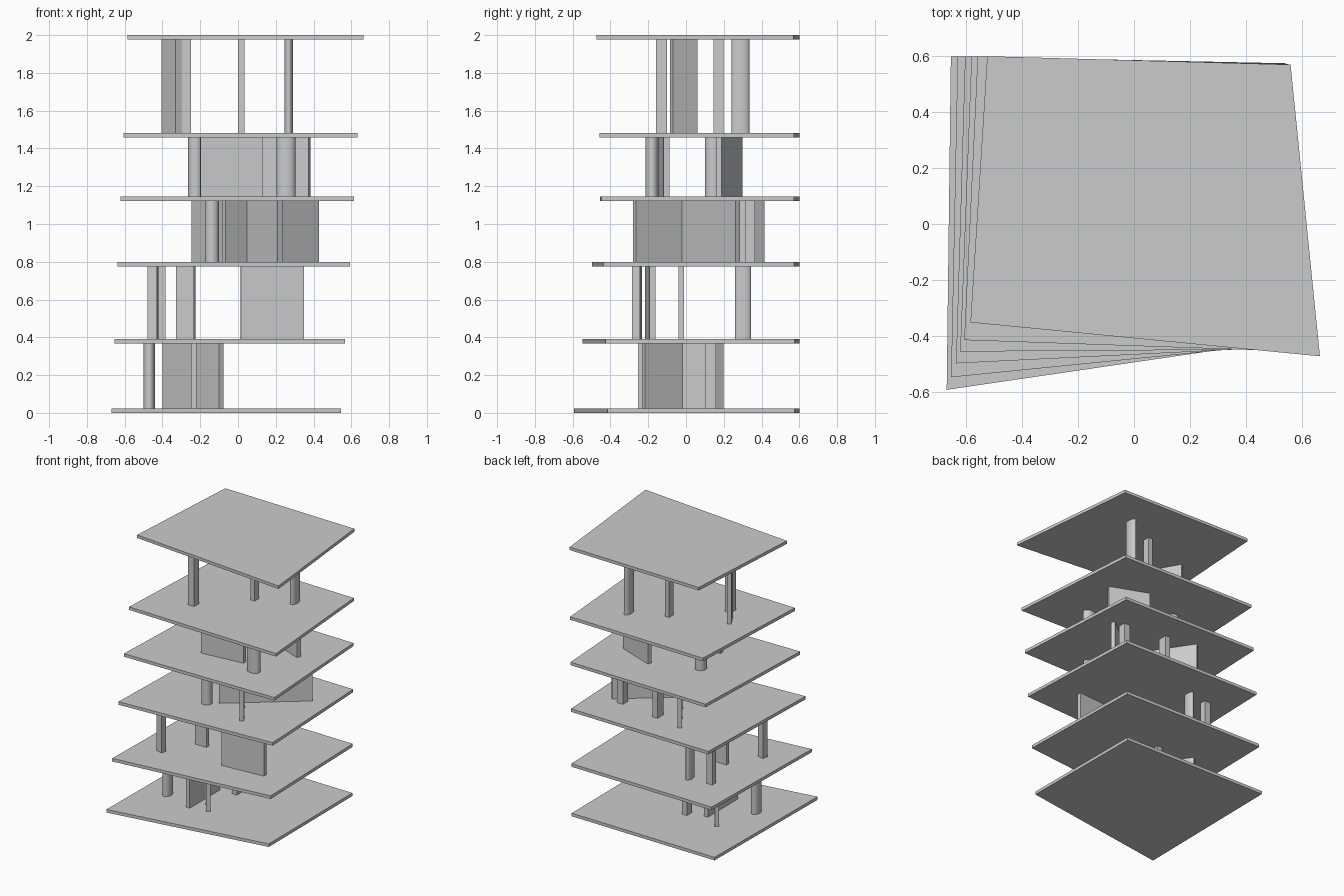
import bpy, bmesh, math
from mathutils import Matrix, Vector

if "Cube" in bpy.data.objects:
    bpy.data.objects.remove(bpy.data.objects["Cube"], do_unlink=True)

grey = bpy.data.materials.new("light_grey")
grey.use_nodes = True
grey.diffuse_color = (0.6, 0.6, 0.6, 1)
grey.node_tree.nodes["Principled BSDF"].inputs["Base Color"].default_value = (0.6, 0.6, 0.6, 1)

THICK = 0.023
LEVELS = [0, 0.368, 0.776, 1.122, 1.459, 1.977]


def finish(name, bm):
    bmesh.ops.recalc_face_normals(bm, faces=bm.faces)
    mesh = bpy.data.meshes.new(name)
    bm.to_mesh(mesh)
    bm.free()
    mesh.materials.append(grey)
    obj = bpy.data.objects.new(name, mesh)
    bpy.context.collection.objects.link(obj)
    return obj


def placed(x, y, angle, floor, sx, sy):
    z0, z1 = LEVELS[floor] + THICK, LEVELS[floor + 1]
    return (Matrix.Translation((x, y, (z0 + z1) / 2))
            @ Matrix.Rotation(math.radians(angle), 4, 'Z')
            @ Matrix.Diagonal((sx, sy, z1 - z0, 1)))


def box(name, floor, x, y, sx, sy, angle=0):
    bm = bmesh.new()
    bmesh.ops.create_cube(bm, size=1, matrix=placed(x, y, angle, floor, sx, sy))
    finish(name, bm)


def oval(name, floor, x, y, sx, sy, angle=0):
    bm = bmesh.new()
    bmesh.ops.create_cone(bm, cap_ends=True, segments=32, radius1=0.5, radius2=0.5,
                          depth=1, matrix=placed(x, y, angle, floor, sx, sy))
    for f in bm.faces:
        f.smooth = len(f.verts) == 4
    for e in bm.edges:
        e.smooth = all(f.smooth for f in e.link_faces)
    finish(name, bm)


# Floor slabs: a skewed outline that shifts steadily with height
LOW = [(-0.67, -0.593), (0.545, -0.415), (0.54, 0.575), (-0.655, 0.6)]
HIGH = [(-0.585, -0.352), (0.665, -0.473), (0.56, 0.57), (-0.525, 0.6)]
for i, z in enumerate(LEVELS):
    bm = bmesh.new()
    corners = [Vector(a).lerp(Vector(b), z / LEVELS[-1]) for a, b in zip(LOW, HIGH)]
    base = bm.faces.new([bm.verts.new((c.x, c.y, z)) for c in corners])
    top = bmesh.ops.extrude_face_region(bm, geom=[base])["geom"]
    bmesh.ops.translate(bm, vec=(0, 0, THICK),
                        verts=[v for v in top if isinstance(v, bmesh.types.BMVert)])
    finish(f"slab_{i}", bm)

# Ground floor: two crossing walls and two columns
box("ground_long_wall", 0, -0.238, -0.018, 0.512, 0.03, 125.9)
box("ground_cross_wall", 0, -0.235, -0.077, 0.03, 0.355)
oval("ground_oval_column", 0, -0.47, -0.155, 0.06, 0.09)
box("ground_square_column", 0, -0.1, 0.13, 0.04, 0.06)

# First floor: one wall and four columns
box("first_wall", 1, 0.181, -0.19, 0.336, 0.03, 4.3)
box("first_front_column", 1, -0.45, -0.26, 0.05, 0.042, -12)
box("first_flat_column", 1, -0.28, -0.025, 0.095, 0.03)
oval("first_oval_column", 1, -0.245, 0.302, 0.04, 0.085)
box("first_back_column", 1, -0.408, 0.285, 0.05, 0.045)

# Second floor: two crossing walls and three columns
box("second_long_wall", 2, -0.005, 0.068, 0.818, 0.03, 123.8)
box("second_cross_wall", 2, 0.173, 0.078, 0.631, 0.03, 38.4)
oval("second_oval_column", 2, -0.138, -0.17, 0.075, 0.075)
box("second_side_column", 2, 0.325, 0.285, 0.05, 0.06)
box("second_back_column", 2, 0, 0.33, 0.04, 0.07)

# Third floor: two walls and two oval columns
box("third_front_wall", 3, -0.036, -0.119, 0.33, 0.03, 5.5)
box("third_side_wall", 3, 0.24, 0.23, 0.3, 0.03, 158.6)
oval("third_front_column", 3, 0.255, -0.18, 0.1, 0.07)
oval("third_back_column", 3, -0.225, 0.145, 0.08, 0.09)

# Top floor: a short wall and three columns
box("top_wall", 4, -0.355, -0.012, 0.15, 0.03, 120)
box("top_front_column", 4, -0.275, -0.13, 0.05, 0.06)
box("top_middle_column", 4, 0.018, 0.172, 0.035, 0.055)
oval("top_oval_column", 4, 0.268, 0.288, 0.046, 0.095)
